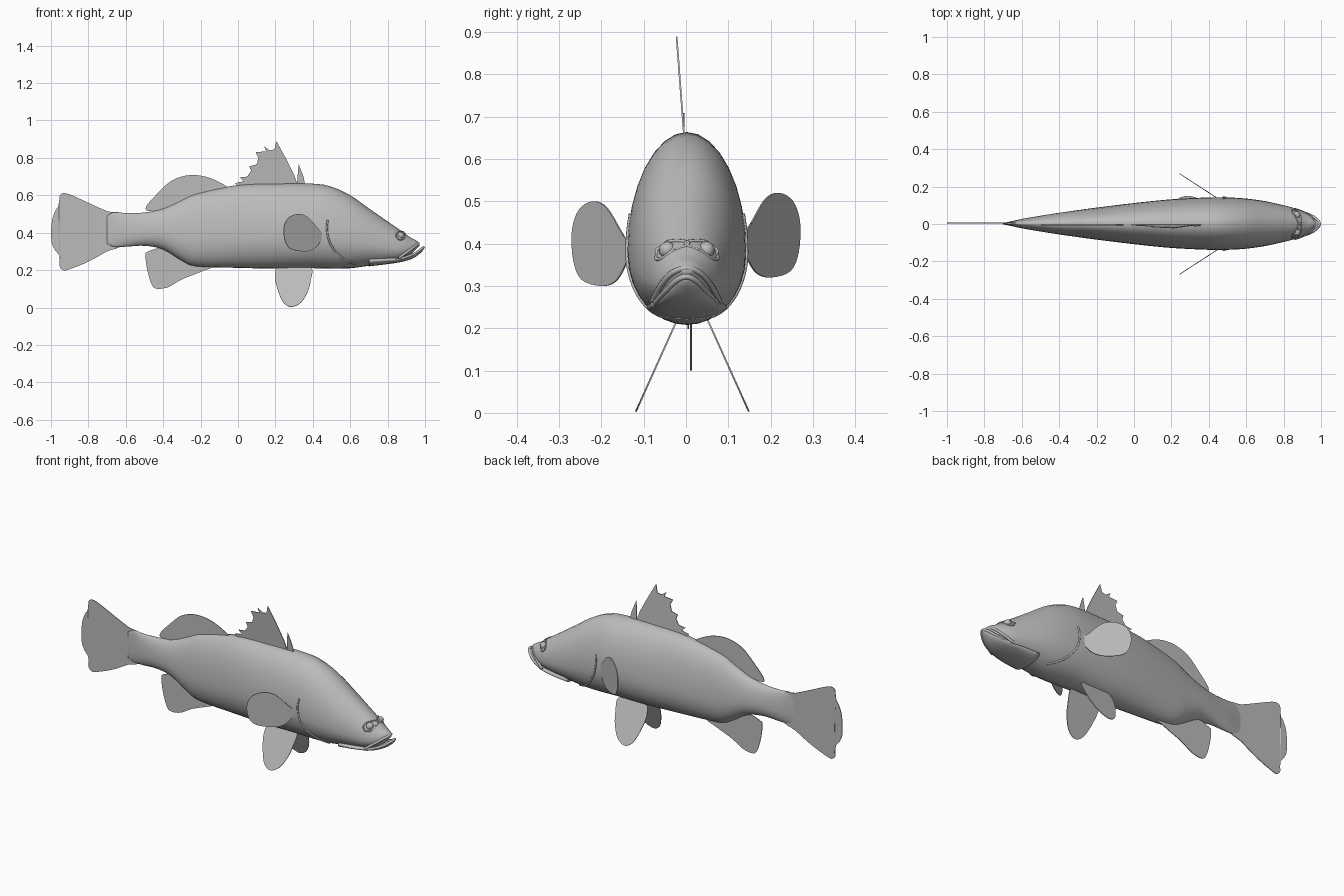
import bpy, bmesh, math
from mathutils import Vector

cube = bpy.data.objects.get("Cube")
if cube:
    bpy.data.objects.remove(cube, do_unlink=True)

grey = bpy.data.materials.new("plain grey")
grey.use_nodes = True
colour = (0.5, 0.5, 0.5, 1)
grey.diffuse_color = colour
grey.node_tree.nodes["Principled BSDF"].inputs["Base Color"].default_value = colour


def smooth_path(points, steps, closed=False):
    """Catmull-Rom curve through a list of points."""
    pts = [Vector(p) for p in points]
    count = len(pts)
    pick = (lambda i: pts[i % count]) if closed else (lambda i: pts[max(0, min(count - 1, i))])
    result = []
    for i in range(count if closed else count - 1):
        a, b, c, d = (pick(i + k) for k in (-1, 0, 1, 2))
        for s in range(steps):
            t = s / steps
            result.append(0.5 * (2 * b + (c - a) * t + (2 * a - 5 * b + 4 * c - d) * t ** 2
                                 + (3 * b - a - 3 * c + d) * t ** 3))
    if not closed:
        result.append(pts[-1])
    return result


def finish(name, bm, smooth=True):
    bmesh.ops.recalc_face_normals(bm, faces=bm.faces)
    mesh = bpy.data.meshes.new(name)
    bm.to_mesh(mesh)
    bm.free()
    obj = bpy.data.objects.new(name, mesh)
    bpy.context.collection.objects.link(obj)
    mesh.materials.append(grey)
    for face in mesh.polygons:
        face.use_smooth = smooth
    return obj


def loft(name, stations, sides=32, widest=0.38):
    """Egg-shaped rings along x; each station is x, bottom, top, half width, y."""
    bm = bmesh.new()
    rings = []
    for x, low, high, half, mid_y in stations:
        mid = low + (high - low) * widest
        ring = []
        for k in range(sides):
            a = math.tau * k / sides
            s = math.sin(a)
            ring.append(bm.verts.new((x, mid_y + half * math.cos(a),
                                      mid + s * ((high - mid) if s > 0 else (mid - low)))))
        rings.append(ring)
    for r, q in zip(rings, rings[1:]):
        for k in range(sides):
            n = (k + 1) % sides
            bm.faces.new((r[k], r[n], q[n], q[k]))
    bm.faces.new(rings[0])
    bm.faces.new(rings[-1])
    return finish(name, bm)


def fin(name, outline, place, rounded=True):
    """Thin plate from an x, z outline in hundredths, set in space by place(x, z)."""
    pts = [Vector((x, z)) / 100 for x, z in outline]
    if rounded:
        pts = smooth_path(pts, 4, closed=True)
    bm = bmesh.new()
    face = bm.faces.new([bm.verts.new(place(p.x, p.y)) for p in pts])
    bmesh.ops.triangulate(bm, faces=[face])
    obj = finish(name, bm, smooth=False)
    mod = obj.modifiers.new("thickness", 'SOLIDIFY')
    mod.thickness = 0.004
    mod.offset = 0
    return obj


def tube(name, points, radius):
    curve = bpy.data.curves.new(name, 'CURVE')
    curve.dimensions = '3D'
    curve.bevel_depth = radius
    curve.bevel_resolution = 2
    curve.use_fill_caps = True
    path = smooth_path(points, 5)
    spline = curve.splines.new('POLY')
    spline.points.add(len(path) - 1)
    for point, co in zip(spline.points, path):
        point.co = (*co, 1)
    curve.materials.append(grey)
    obj = bpy.data.objects.new(name, curve)
    bpy.context.collection.objects.link(obj)


# Body: x, bottom, top, half width in hundredths
profile = [(-70, 34, 49, .4), (-66, 32.5, 51, 1.2), (-60, 32.5, 50.5, 2.5), (-50, 33, 50.8, 4.2),
           (-40, 31, 53, 5.8), (-30, 25, 57.5, 7.2), (-22, 22, 61, 8.3), (0, 21.2, 65.5, 11),
           (20, 20.8, 66.3, 13), (40, 21, 66.2, 14), (50, 20.8, 64.6, 14), (60, 21, 60, 13.4),
           (70, 22.3, 53, 12), (80, 23.5, 46, 9.8), (87, 25, 41.2, 7.9), (92, 28, 37.6, 5.6),
           (95, 31, 36, 3.4), (97, 33, 34.6, 1)]
rows = []
for x, low, high, half in smooth_path(profile, 4):
    rows.append(tuple(v / 100 for v in (x, low, high, max(half, .3), 0.2)))
loft("body", rows)


def skin(x, z, side, lift=0.0):
    """Point on the flank of the body at a given x and z."""
    _, low, high, half, mid_y = min(rows, key=lambda r: abs(r[0] - x))
    mid = low + (high - low) * 0.38
    reach = (z - mid) / ((high - mid) if z > mid else (mid - low))
    return (x, mid_y + side * (half * math.sqrt(max(0, 1 - reach ** 2)) + lift), z)


# Lower jaw, jutting past the snout
jaw = [(70, 22, 27, 9.5), (80, 23.2, 27, 8.9), (88, 24.5, 27, 7.2), (94, 26.5, 29, 5),
       (98, 29.5, 31.5, 2.4), (99.4, 31.3, 32.2, .6)]
loft("lower_jaw", [tuple(v / 100 for v in (*p, 0.2)) for p in smooth_path(jaw, 3)], 20, 0.6)

# Lips run round the snout from one mouth corner to the other
upper = [(86, 7.9, 26.5), (91, 6, 30), (95, 3.3, 33), (96.5, 0, 34.2)]
lower = [(87, 7.2, 26), (94, 4.9, 28.6), (98, 2.3, 31.2), (99.2, 0, 32.2)]
for name, half_lip in (("upper_lip", upper), ("lower_lip", lower)):
    whole = half_lip + [(x, -y, z) for x, y, z in reversed(half_lip[:-1])]
    tube(name, [Vector(p) / 100 for p in whole], 0.007)

# Tail fin
fin("tail_fin", [(-62, 49), (-70, 51.5), (-80, 56), (-90, 60.5), (-94, 61), (-95.5, 59),
                 (-95, 55.5), (-97.5, 52), (-99.5, 46), (-99.8, 36), (-98, 31), (-95, 27),
                 (-95.5, 22.5), (-93.5, 20), (-90, 20.5), (-80, 24.5), (-70, 30), (-62, 34)],
    lambda x, z: (x, 0.005, z))

# Soft rear back fin
fin("rear_back_fin", [(-5, 63), (-12, 68), (-20, 70.5), (-28, 70.5), (-36, 67.5), (-43, 61),
                      (-48.5, 55), (-49, 52), (-45, 51.8), (-38, 52.5), (-30, 55), (-18, 60)],
    lambda x, z: (x, -0.005, z))


# Spiny front back fin with its loose leading spine, leaning a little to one side
def lean(x, z):
    return (x, -0.005 - 0.075 * (z - 0.66), z)


fin("spiny_back_fin", [(32, 65), (30, 71), (26, 79), (20.5, 89), (19.5, 84.5), (17, 84), (14, 86),
                       (15, 83.5), (9.5, 83), (11, 80), (10, 76.5), (6, 75.5), (7, 73), (5, 70),
                       (1, 69.5), (3, 67.5), (-1.5, 66.5), (0, 64.5)], lean, rounded=False)
fin("leading_spine", [(36, 65), (35, 70), (32.5, 76.5), (32, 72), (31.5, 65)], lean, rounded=False)

# Fin under the tail
fin("under_tail_fin", [(-14, 22), (-25, 25), (-35, 30), (-41, 32), (-48, 30), (-49.5, 28),
                       (-48.5, 20), (-46, 12), (-43, 10), (-37, 11), (-30, 15), (-20, 19)],
    lambda x, z: (x, 0.012, z))

# Paired parts
pelvic = [(22, 22), (20, 19), (20, 14), (22.5, 6), (25, 2), (29, .3), (34, 3), (37.5, 9),
          (39, 15), (39.5, 21), (34, 23)]
pectoral = [(45.5, 39), (43.5, 34.5), (40, 31), (35, 30), (28, 31.5), (25, 36), (24.5, 43),
            (27, 48), (32, 50), (37, 48.5), (42, 43)]
gill = [(48, 47), (47.5, 42), (49, 35), (53, 29), (58, 25), (63, 23)]
for word, side in (("left", 1), ("right", -1)):
    fin(word + "_belly_fin", pelvic,
        lambda x, z: (x, 0.015 + side * (0.135 - 0.45 * z), z))
    fin(word + "_side_fin", pectoral,
        lambda x, z: (x, side * (0.135 + 0.65 * (0.45 - x)), z + 0.01 + 0.01 * side))
    tube(word + "_gill_edge", [skin(x / 100, z / 100, side) for x, z in gill], 0.005)

    # Eyeball and raised rim
    x, y, z = skin(0.87, 0.385, side, -0.008)
    bm = bmesh.new()
    bmesh.ops.create_uvsphere(bm, u_segments=16, v_segments=10, radius=0.02)
    bmesh.ops.translate(bm, verts=bm.verts, vec=(x, y, z))
    finish(word + "_eye", bm)
    ring = [(0.87 + 0.025 * math.cos(a), 0.385 + 0.022 * math.sin(a))
            for a in (math.tau * k / 12 for k in range(13))]
    tube(word + "_eye_rim", [skin(px, pz, side) for px, pz in ring], 0.004)
